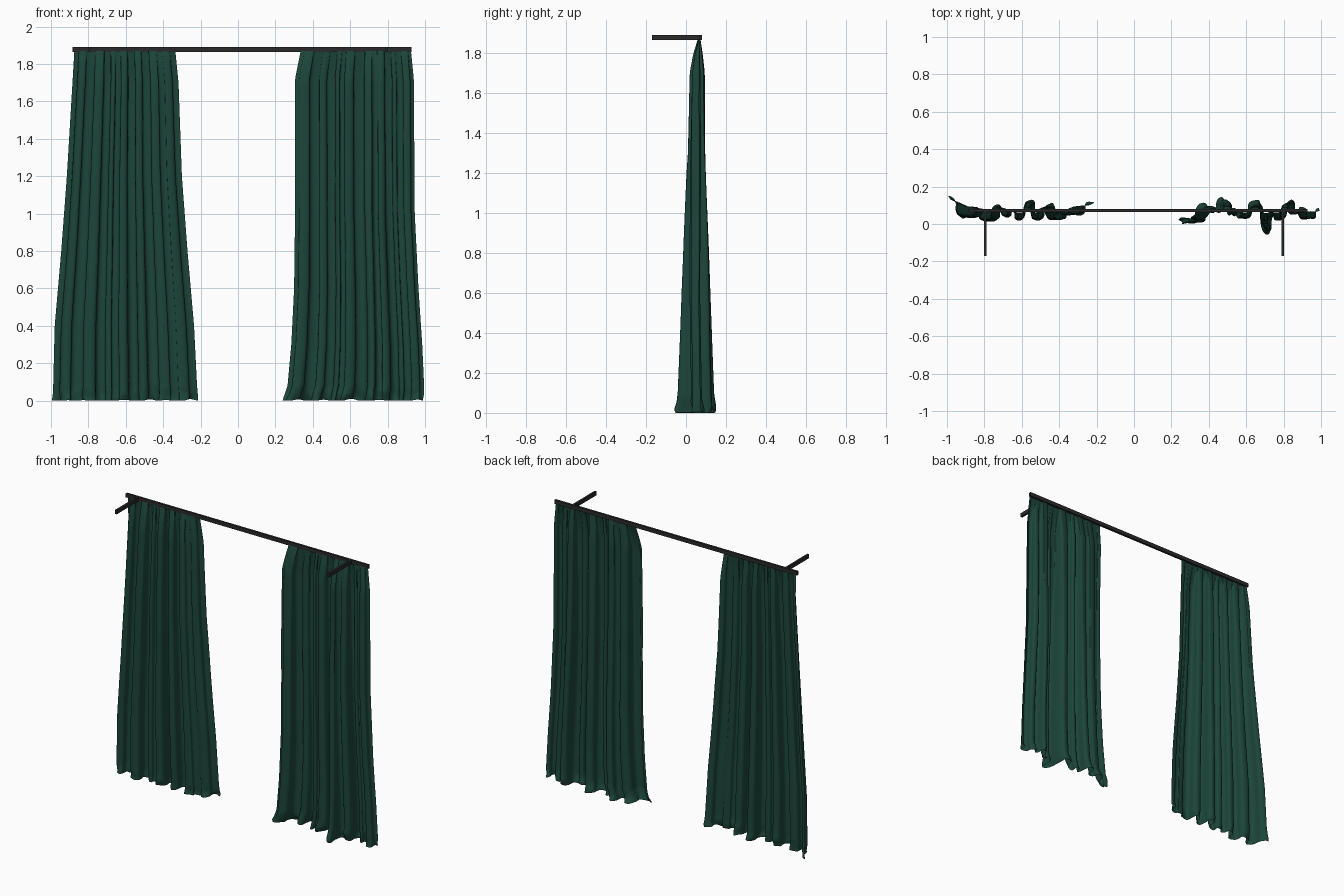
import bpy, bmesh, math
from mathutils import noise, Vector

cube = bpy.data.objects.get("Cube")
if cube:
    bpy.data.objects.remove(cube, do_unlink=True)


def material(name, rgb, rough):
    m = bpy.data.materials.new(name)
    m.use_nodes = True
    m.diffuse_color = (*rgb, 1)
    bsdf = m.node_tree.nodes["Principled BSDF"]
    bsdf.inputs["Base Color"].default_value = (*rgb, 1)
    bsdf.inputs["Roughness"].default_value = rough
    return m


green = material("dark green cloth", (0.012, 0.06, 0.042), 0.8)
black = material("black metal", (0.024, 0.023, 0.024), 0.5)


def box(name, lo, hi):
    bpy.ops.mesh.primitive_cube_add(size=1, location=[(a + b) / 2 for a, b in zip(lo, hi)])
    ob = bpy.context.object
    ob.name = name
    ob.scale = [b - a for a, b in zip(lo, hi)]
    bpy.ops.object.transform_apply(location=False, rotation=False, scale=True)
    ob.data.materials.append(black)


def lerp(table, z):
    """Linear lookup in rows (height, value...) listed from the top down."""
    for a, b in zip(table, table[1:]):
        if z >= b[0]:
            t = min(1, (a[0] - z) / (a[0] - b[0]))
            return [p + (q - p) * t for p, q in zip(a[1:], b[1:])]
    return table[-1][1:]


def fold(crests, t):
    """Rounded cloth folds swinging between crest points."""
    s = t * (len(crests) - 1)
    i = min(int(s), len(crests) - 2)
    f = s - i
    (xa, ya), (xb, yb) = crests[i], crests[i + 1]
    fx = f + 1.1 * math.sin(2 * math.pi * f) / (2 * math.pi)
    fy = (1 - math.cos(math.pi * f)) / 2
    return xa + (xb - xa) * fx, ya + (yb - ya) * fy


# Fold depth and middle line at each height
DEPTH = [(1.87, 0.12, .066), (1.8, 0.45, .06), (1.7, 0.75, .056), (1.2, 0.92, .054),
         (0.6, 0.95, .056), (0.1, 0.95, .061), (0.0, 1.05, .062)]
HEM_Y = 0.068
COLS, ROWS = 260, 90


def curtain(name, edges, hem):
    x0, x1 = hem[0][0], hem[-1][0]
    bm = bmesh.new()
    grid = []
    for r in range(ROWS + 1):
        v = r / ROWS
        z = 1.87 * (1 - v) ** 1.3          # rows crowd towards the hem
        left, right = lerp(edges, z)
        depth, middle = lerp(DEPTH, z)
        even = min(1, z / 1.3)             # folds grow alike higher up
        crumple = max(0, 1 - z / 0.09) ** 1.5
        row = []
        for c in range(COLS + 1):
            u = c / COLS
            px, py = fold(hem, u)
            x = left + (right - left) * (px - x0) / (x1 - x0)
            swing = py - HEM_Y
            swing += (0.05 * math.tanh(swing / 0.042) - swing) * even
            y = middle + swing * depth
            # soft creases along the drop, and puddled cloth at the floor
            y += 0.007 * depth * noise.noise(Vector((u * 14, 3, z * 1.2)))
            n = noise.noise_vector(Vector((x * 16, y * 16, z * 14)))
            lift = 0.014 * max(0, noise.noise(Vector((x * 14, 7, 0)))) * crumple
            row.append(bm.verts.new((x + 0.012 * n.x * crumple,
                                     y + 0.03 * n.y * crumple, z + lift)))
        grid.append(row)
    for a, b in zip(grid, grid[1:]):
        for i in range(COLS):
            bm.faces.new((a[i], b[i], b[i + 1], a[i + 1]))
    me = bpy.data.meshes.new(name)
    bm.to_mesh(me)
    bm.free()
    me.materials.append(green)
    me.shade_smooth()
    ob = bpy.data.objects.new(name, me)
    bpy.context.collection.objects.link(ob)


# Curtains: side edges as (height, min x, max x), hem fold crests as (x, y)
curtain("right_curtain",
        [(1.87, -.875, -.335), (1.7, -.885, -.318), (1.2, -.915, -.3),
         (0.8, -.945, -.27), (0.4, -.98, -.235), (0, -.99, -.215)],
        [(-.99, .155), (-.92, .045), (-.87, .1), (-.79, .02), (-.73, .11), (-.69, .05),
         (-.66, .08), (-.61, .03), (-.555, .135), (-.505, .03), (-.45, .11),
         (-.39, .03), (-.33, .07), (-.3, .06), (-.215, .12)])
curtain("left_curtain",
        [(1.87, .335, .925), (1.72, .305, .94), (1, .305, .945), (0.6, .3, .965),
         (0.3, .285, .985), (0.08, .265, .995), (0, .235, .995)],
        [(.235, .04), (.285, .005), (.37, .105), (.41, .075), (.47, .14), (.51, .06),
         (.53, .085), (.57, .04), (.65, .125), (.705, -.045), (.745, .055), (.78, .03),
         (.84, .14), (.87, .065), (.9, .085), (.95, .035), (.995, .08)])

# Rail and its wall brackets
box("curtain_rail", (-.885, .065, 1.864), (.928, .08, 1.89))
for side, x in (("right", -.795), ("left", .795)):
    box(side + "_bracket", (x - .007, -.17, 1.864), (x + .007, .067, 1.89))
